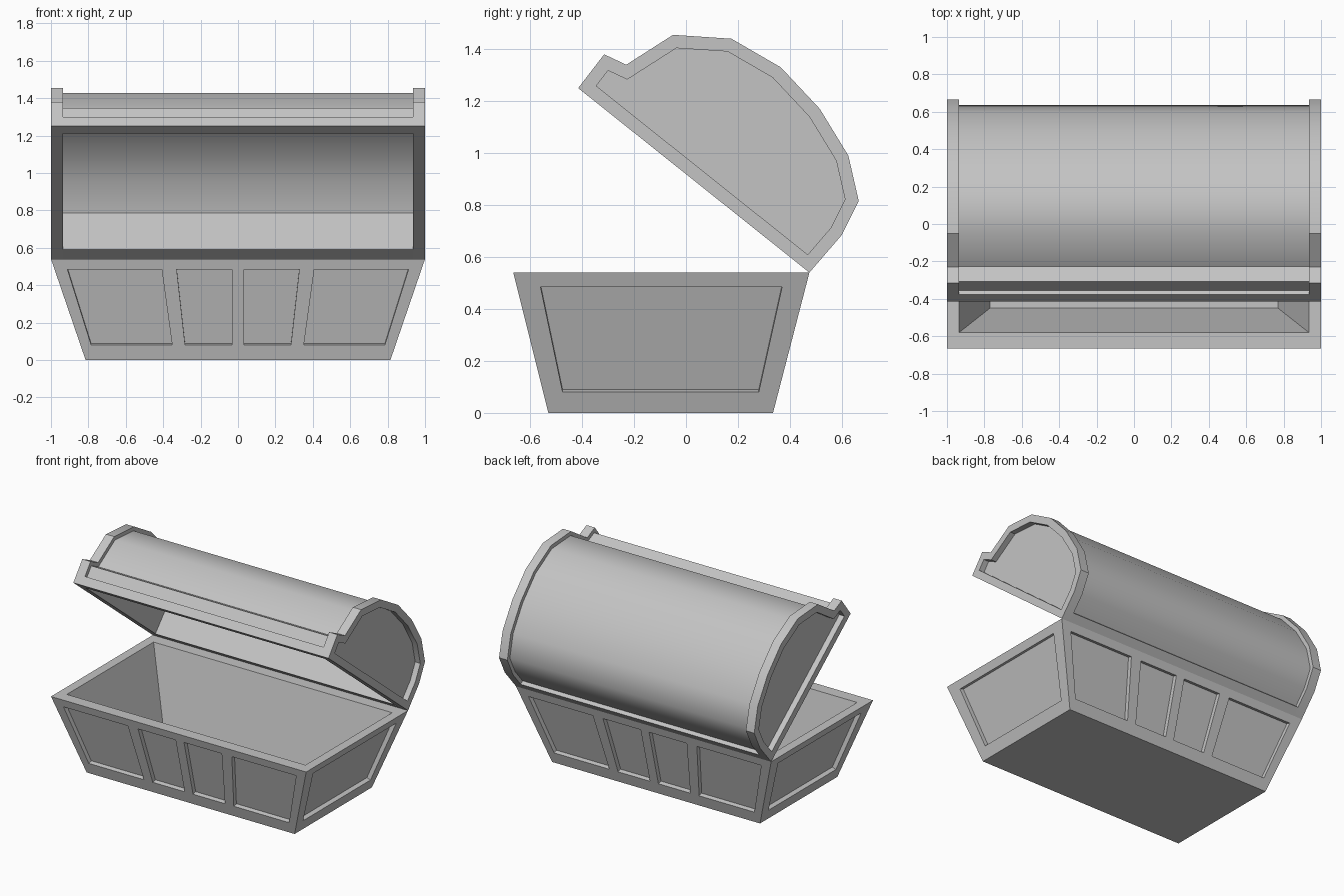
import bpy
import bmesh
import math
from mathutils import Vector

cube = bpy.data.objects.get("Cube")
if cube:
    bpy.data.objects.remove(cube, do_unlink=True)

grey = bpy.data.materials.new("plain_grey")
grey.use_nodes = True
colour = (0.55, 0.55, 0.55, 1)
grey.diffuse_color = colour
grey.node_tree.nodes["Principled BSDF"].inputs["Base Color"].default_value = colour


def finish(name, bm, angle):
    """Turn the bmesh into a shaded object."""
    bmesh.ops.remove_doubles(bm, verts=bm.verts, dist=0.0005)
    bmesh.ops.recalc_face_normals(bm, faces=bm.faces)
    mesh = bpy.data.meshes.new(name)
    bm.to_mesh(mesh)
    bm.free()
    mesh.materials.append(grey)
    obj = bpy.data.objects.new(name, mesh)
    bpy.context.collection.objects.link(obj)
    bpy.ops.object.select_all(action="DESELECT")
    obj.select_set(True)
    bpy.context.view_layer.objects.active = obj
    bpy.ops.object.shade_smooth_by_angle(angle=math.radians(angle))
    return obj


def face(bm, points):
    return bm.faces.new([bm.verts.new(p) for p in points])


def bridge(bm, loop_a, loop_b, closed=True):
    """Quads between two loops with the same number of points."""
    n = len(loop_a)
    for i in range(n if closed else n - 1):
        j = (i + 1) % n
        face(bm, (loop_a[i], loop_a[j], loop_b[j], loop_b[i]))


def offset(points, dist):
    """Mitred inward offset of a clockwise profile."""
    result = []
    for i, p in enumerate(points):
        a = (p - points[i - 1]).normalized()
        b = (points[(i + 1) % len(points)] - p).normalized()
        na, nb = Vector((a.y, -a.x)), Vector((b.y, -b.x))
        result.append(p + (na + nb) * dist / (1 + na.dot(nb)))
    return result


# ---- Chest base: tapered box with recessed panels and an open cavity ----
TOP, LOW, HIGH = 0.54, 0.08, 0.485


def half_x(z):
    return 0.815 + 0.185 * z / TOP


def front_y(z):
    return -0.53 - 0.135 * z / TOP


def back_y(z):
    return 0.335 + 0.14 * z / TOP


def wall(bm, place, columns, outward):
    """Grid wall; every second column of the middle row becomes a panel."""
    rows = (0, LOW, HIGH, TOP)

    def point(col, z):
        lo, hi = col
        return place(lo + (hi - lo) * (z - LOW) / (HIGH - LOW), z)

    panels = []
    for r in range(3):
        for c in range(len(columns) - 1):
            quad = [point(columns[c], rows[r]), point(columns[c + 1], rows[r]),
                    point(columns[c + 1], rows[r + 1]), point(columns[c], rows[r + 1])]
            f = face(bm, quad)
            f.normal_update()
            if f.normal.dot(Vector(outward)) < 0:
                f.normal_flip()
            if r == 1 and c % 2 == 1:
                panels.append(f)
    bmesh.ops.inset_individual(bm, faces=panels, thickness=0, depth=-0.03)


def rect(x, y0, y1, z):
    return [Vector(p) for p in ((-x, y0, z), (x, y0, z), (x, y1, z), (-x, y1, z))]


bm = bmesh.new()
# column positions at the panel bottom and panel top
half = [(0.033, 0.033), (0.283, 0.328), (0.352, 0.408), (0.785, 0.912),
        (half_x(LOW), half_x(HIGH))]
long_columns = [(-a, -b) for a, b in reversed(half)] + half
side_columns = [(front_y(LOW), front_y(HIGH)), (-0.475, -0.56),
                (0.28, 0.37), (back_y(LOW), back_y(HIGH))]
wall(bm, lambda u, z: Vector((u, front_y(z), z)), long_columns, (0, -1, 0))
wall(bm, lambda u, z: Vector((u, back_y(z), z)), long_columns, (0, 1, 0))
for s in (-1, 1):
    wall(bm, lambda u, z: Vector((s * half_x(z), u, z)), side_columns, (s, 0, 0))
face(bm, rect(half_x(0), front_y(0), back_y(0), 0))
rim = rect(half_x(TOP), front_y(TOP), back_y(TOP), TOP)
mouth = rect(0.935, -0.58, 0.39, TOP)
floor = rect(0.77, -0.45, 0.26, 0.05)
bridge(bm, rim, mouth)
bridge(bm, mouth, floor)
face(bm, floor)
finish("chest_base", bm, 20)

# ---- Lid profile in the side plane (y, z), from front lip over to the hinge ----
outline = [Vector(p) for p in (
    (-0.415, 1.25), (-0.315, 1.38), (-0.23, 1.34), (-0.05, 1.455), (0.175, 1.44),
    (0.365, 1.33), (0.515, 1.17), (0.625, 0.99), (0.665, 0.815), (0.6, 0.685),
    (0.475, 0.54))]
END, DEPTH = 0.935, 0.04


def at(points, x):
    return [Vector((x, p.x, p.y)) for p in points]


# End caps with a recessed outer face
recess = offset(outline, 0.05)
for side, s in (("left", 1), ("right", -1)):
    bm = bmesh.new()
    bridge(bm, at(outline, s * END), at(outline, s))
    bridge(bm, at(outline, s), at(recess, s))
    bridge(bm, at(recess, s), at(recess, s * (1 - DEPTH)))
    face(bm, at(recess, s * (1 - DEPTH)))
    face(bm, at(outline, s * END))
    finish("lid_end_" + side, bm, 30)

# Barrel shell: raised bands at the lip and hinge, hollow underneath
STEP = 0.027
sunk = offset(outline, STEP)


def band(edge, inner, t):
    """Raised band along an edge, then a square step down."""
    a, b = edge
    top = a.lerp(b, t)
    along = (b - a).normalized()
    normal = Vector((along.y, -along.x))
    if normal.dot(inner - a) < 0:
        normal.negate()
    return [a, top, top + normal * STEP]


front_band = band(outline[:2], sunk[1], 0.37)
back_band = band((outline[-1], outline[-2]), sunk[-2], 0.32)
hollow = [Vector(p) for p in (
    (0.41, 0.59), (0.582, 0.785), (0.555, 0.945), (0.455, 1.11), (0.31, 1.265),
    (0.13, 1.37), (-0.05, 1.38), (-0.22, 1.275), (-0.365, 1.21))]
section = front_band + sunk[1:-1] + back_band[::-1] + hollow
bm = bmesh.new()
bridge(bm, at(section, -END), at(section, END))
finish("lid_barrel", bm, 42)
